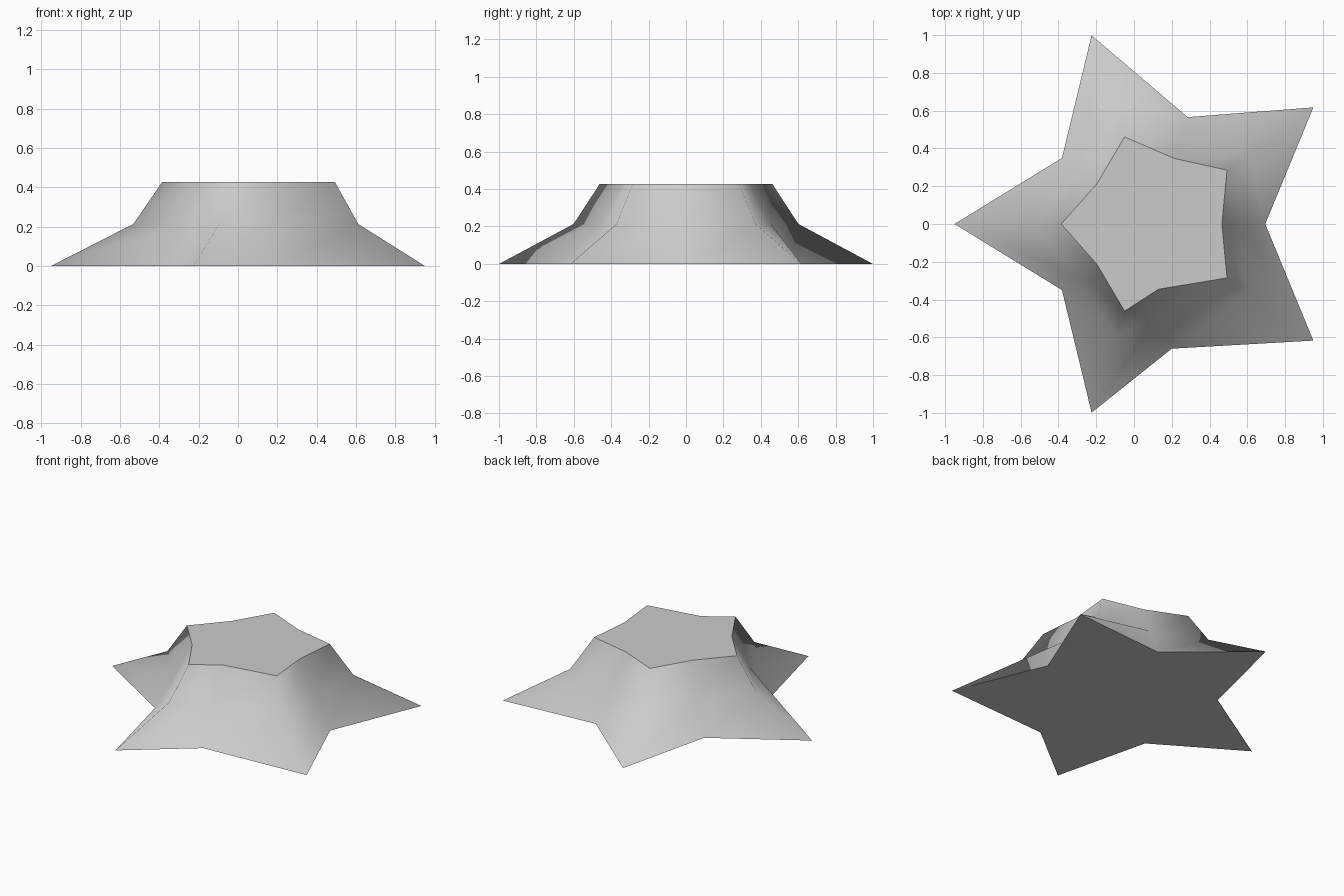
import bpy
import bmesh
from math import cos, sin, radians

cube = bpy.data.objects.get("Cube")
if cube:
    bpy.data.objects.remove(cube, do_unlink=True)

# One plain grey for the whole body
grey = bpy.data.materials.new("light_grey")
grey.use_nodes = True
colour = (0.6, 0.6, 0.6, 1)
grey.diffuse_color = colour
grey.node_tree.nodes["Principled BSDF"].inputs["Base Color"].default_value = colour

CENTRE_X = 0.1


def star_ring(bm, tip, notch, z, odd_notch):
    """Five-pointed outline, with one irregular notch at the front."""
    ring = []
    for i in range(10):
        a = radians(36 * i)
        r = tip if i % 2 else notch
        x, y = CENTRE_X + r * cos(a), r * sin(a)
        if i == 8:
            x, y = odd_notch
        ring.append(bm.verts.new((x, y, z)))
    return ring


# Star frustum: wide base, waist, small flat top
bm = bmesh.new()
rings = [
    star_ring(bm, 1.05, 0.595, 0, (0.2, -0.66)),
    star_ring(bm, 0.632, 0.476, 0.213, (0.15, -0.46)),
    star_ring(bm, 0.485, 0.365, 0.427, (0.13, -0.345)),
]
for low, high in zip(rings, rings[1:]):
    for i in range(10):
        j = (i + 1) % 10
        bm.faces.new((low[i], low[j], high[j], high[i])).smooth = True

# Flat caps with crisp rims
for cap in (rings[0][::-1], rings[-1]):
    face = bm.faces.new(cap)
    for edge in face.edges:
        edge.smooth = False

mesh = bpy.data.meshes.new("star_pedestal")
bm.to_mesh(mesh)
bm.free()
mesh.materials.append(grey)
star = bpy.data.objects.new("star_pedestal", mesh)
bpy.context.collection.objects.link(star)
